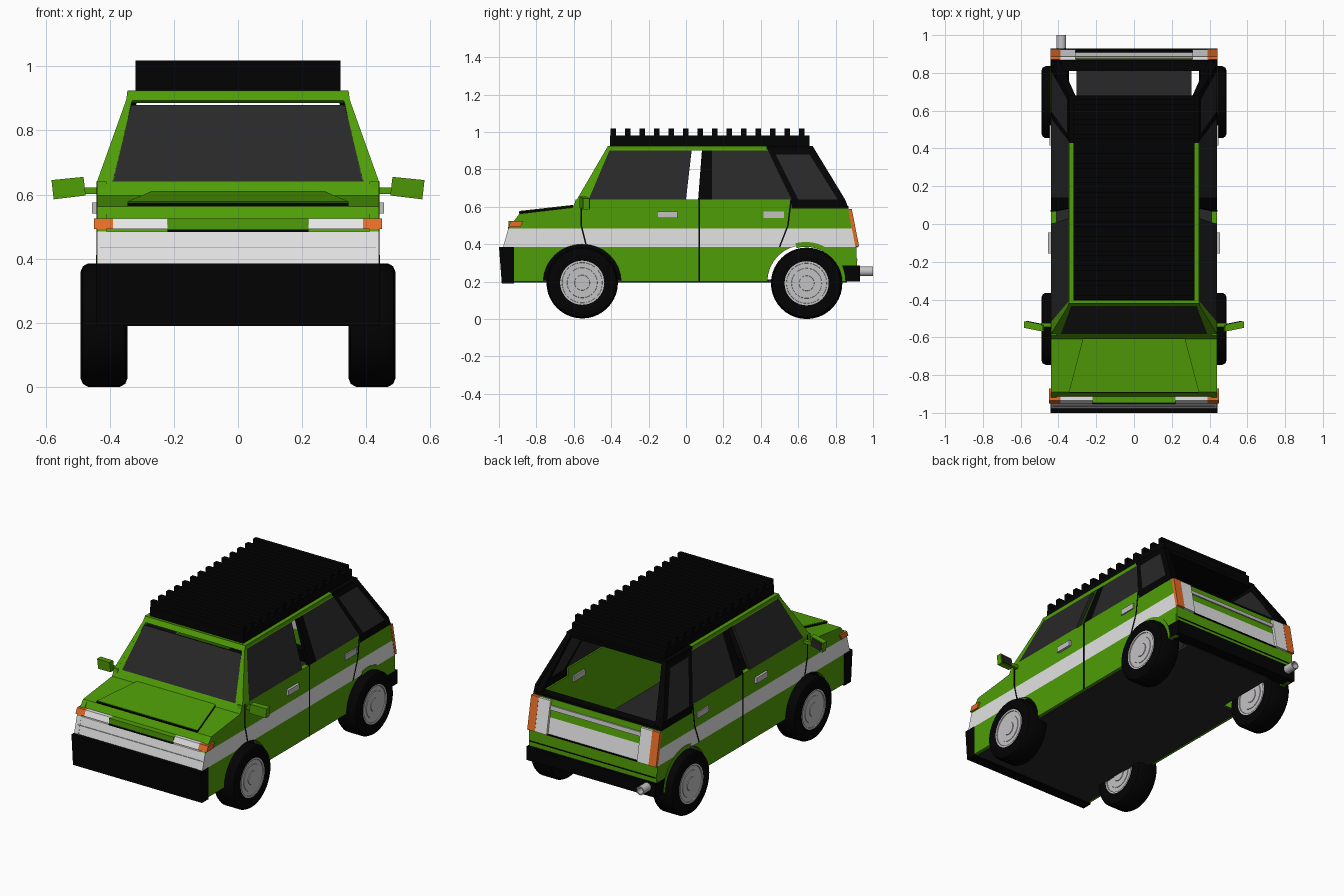
import bpy, bmesh, math
from mathutils import Vector

cube = bpy.data.objects.get("Cube")
if cube:
    bpy.data.objects.remove(cube, do_unlink=True)


def material(name, r, g, b):
    m = bpy.data.materials.new(name)
    m.use_nodes = True
    m.diffuse_color = (r, g, b, 1)
    m.node_tree.nodes["Principled BSDF"].inputs["Base Color"].default_value = (r, g, b, 1)
    return m


GREEN = material("paint_green", 0.08, 0.34, 0.002)
WHITE = material("stripe_white", 0.77, 0.77, 0.77)
BLACK = material("trim_black", 0.0008, 0.0008, 0.0008)
GLASS = material("dark_glass", 0.021, 0.021, 0.021)
METAL = material("light_metal", 0.55, 0.54, 0.55)
ORANGE = material("lamp_orange", 0.78, 0.15, 0.02)
LAMP = material("lamp_clear", 0.82, 0.82, 0.82)


def finish(name, bm, mats, mirror=False):
    bmesh.ops.recalc_face_normals(bm, faces=bm.faces)
    mesh = bpy.data.meshes.new(name)
    bm.to_mesh(mesh)
    bm.free()
    obj = bpy.data.objects.new(name, mesh)
    bpy.context.collection.objects.link(obj)
    for m in mats:
        mesh.materials.append(m)
    if mirror:
        obj.modifiers.new("mirror", "MIRROR")
    return obj


def solid(name, pts, offset, mat, mirror=False, bands=None):
    """Extrude a polygon by a vector; bands = stripe (low, high) painted white outside."""
    bm = bmesh.new()
    face = bm.faces.new([bm.verts.new(p) for p in pts])
    ext = bmesh.ops.extrude_face_region(bm, geom=[face], use_keep_orig=True)
    verts = [v for v in ext["geom"] if isinstance(v, bmesh.types.BMVert)]
    bmesh.ops.translate(bm, verts=verts, vec=offset)
    if bands:
        inner = pts[0][0]
        bmesh.ops.triangulate(bm, faces=bm.faces)
        for z in bands:
            bmesh.ops.bisect_plane(bm, geom=bm.verts[:] + bm.edges[:] + bm.faces[:],
                                   plane_co=(0, 0, z), plane_no=(0, 0, 1))
        for f in bm.faces:
            mid = f.calc_center_median()
            f.material_index = int(bands[0] < mid.z < bands[1] and mid.x > inner + 0.001)
    return finish(name, bm, [mat, WHITE], mirror)


def prism(name, yz, x0, x1, mat, mirror=False, bands=None):
    return solid(name, [(x0, y, z) for y, z in yz], (x1 - x0, 0, 0), mat, mirror, bands)


def box(name, x, y, z, mat, mirror=False):
    yz = [(y[0], z[0]), (y[1], z[0]), (y[1], z[1]), (y[0], z[1])]
    return prism(name, yz, x[0], x[1], mat, mirror)


def upper(name, yz, mat):
    """Panel in the sloping plane of the cabin side."""
    pts = [(0.44 - max(0, z - 0.64) / 0.28 * 0.1, y, z) for y, z in yz]
    return solid(name, pts, (-0.02, 0, 0), mat, True)


def screen(name, xz, mat, mirror=False):
    """Panel in the sloping plane of the windscreen."""
    pts = [(x, -0.6 + (z - 0.61) / 0.31 * 0.18, z) for x, z in xz]
    return solid(name, pts, (0, 0.02, -0.008), mat, mirror)


def rear_plate(name, x, z, mat, mirror=False, depth=0.008):
    """Plate lying on the sloping tail."""
    y = [0.866 + (0.59 - h) / 0.205 * 0.04 for h in z]
    pts = [(x[0], y[0], z[0]), (x[1], y[0], z[0]), (x[1], y[1], z[1]), (x[0], y[1], z[1])]
    return solid(name, pts, (0, depth + 0.004, 0), mat, mirror)


def arc(cy, ry, rz, a0=0, a1=180, steps=16):
    """Points of an arch over a wheel, front to back."""
    angles = [math.radians(a0 + (a1 - a0) * i / steps) for i in range(steps + 1)]
    return [(cy - ry * math.cos(a), 0.2 + rz * math.sin(a)) for a in angles]


# Lower body sides with open wheel arches
WHEELS = (("front", -0.555, 0.194), ("rear", 0.645, 0.191))
STRIPE = (0.385, 0.485)
outline = [(-0.985, 0.2)] + arc(-0.555, 0.208, 0.2) + arc(0.632, 0.197, 0.195)
outline += [(0.9, 0.2), (0.91, 0.385), (0.87, 0.59), (0.565, 0.59), (0.565, 0.64),
            (-0.59, 0.64), (-0.6, 0.597), (-0.89, 0.563), (-0.95, 0.485), (-0.978, 0.385)]
prism("body_side", outline, 0.41, 0.44, GREEN, True, STRIPE)
flare = arc(0.64, 0.187, 0.186, 75, 180) + arc(0.64, 0.212, 0.212, 75, 180)[::-1]
prism("rear_arch_flare", flare, 0.42, 0.443, GREEN, True)

# Floor, engine bay and wheel housing
box("cabin_floor", (-0.42, 0.42), (-0.95, 0.44), (0.195, 0.21), GLASS)
box("trunk_floor", (-0.305, 0.305), (0.44, 0.86), (0.195, 0.21), GLASS)
box("engine_bay", (-0.34, 0.34), (-0.9, -0.33), (0.21, 0.5), BLACK)

# Nose, hood and front bumper
prism("nose_band", [(-0.976, 0.385), (-0.95, 0.485), (-0.88, 0.485), (-0.88, 0.385)],
      -0.439, 0.439, WHITE)
prism("hood", [(-0.935, 0.485), (-0.89, 0.563), (-0.6, 0.597), (-0.58, 0.64), (-0.56, 0.62),
               (-0.6, 0.55), (-0.86, 0.485)], -0.439, 0.439, GREEN)
for name, y, z, thick, mat in (("hood_gap", -0.892, 0, 0.012, BLACK),
                               ("hood_panel", -0.889, 0.012, 0.003, GREEN)):
    solid(name, [(-0.345, y, 0.563 + z), (0.345, y, 0.563 + z),
                 (0.27, -0.605, 0.595 + z), (-0.27, -0.605, 0.595 + z)], (0, 0, thick), mat)
prism("front_bumper", [(-1, 0.385), (-0.985, 0.19), (-0.92, 0.19), (-0.92, 0.385)],
      -0.443, 0.443, BLACK)
box("nose_groove", (-0.43, 0.43), (-0.966, -0.95), (0.433, 0.437), METAL)
box("grille_shadow", (-0.22, 0.22), (-0.953, -0.9), (0.483, 0.491), BLACK)
box("grille", (-0.22, 0.22), (-0.948, -0.89), (0.491, 0.525), GREEN)
lamp_yz = [(-0.95, 0.492), (-0.935, 0.525), (-0.87, 0.525), (-0.885, 0.492)]
prism("headlight", lamp_yz, 0.22, 0.39, LAMP, True)
prism("front_indicator", lamp_yz, 0.39, 0.45, ORANGE, True)

# Windscreen and frame
screen("windscreen", [(-0.392, 0.64), (0.392, 0.64), (0.333, 0.88), (-0.333, 0.88)], GLASS)
screen("windscreen_pillar", [(0.44, 0.61), (0.395, 0.61), (0.325, 0.92), (0.34, 0.92),
                             (0.44, 0.64)], GREEN, True)
screen("windscreen_header", [(-0.349, 0.893), (0.349, 0.893), (0.345, 0.924), (-0.345, 0.924)], GREEN)
screen("windscreen_sill", [(-0.44, 0.597), (0.44, 0.597), (0.44, 0.64), (-0.44, 0.64)], GREEN)

# Cabin sides
upper("front_pillar", [(-0.6, 0.61), (-0.52, 0.64), (-0.41, 0.9), (-0.42, 0.92),
                       (-0.583, 0.64)], GREEN)
upper("roof_rail", [(-0.42, 0.92), (-0.41, 0.9), (0.44, 0.9), (0.43, 0.92)], GREEN)
upper("front_side_window", [(-0.52, 0.64), (0, 0.64), (0.03, 0.9), (-0.41, 0.9)], GLASS)
upper("center_pillar", [(0.065, 0.64), (0.14, 0.64), (0.14, 0.9), (0.085, 0.9)], BLACK)
upper("rear_side_window", [(0.14, 0.64), (0.565, 0.64), (0.44, 0.9), (0.14, 0.9)], GLASS)
upper("quarter_pillar", [(0.43, 0.92), (0.56, 0.64), (0.6, 0.64), (0.48, 0.88)], BLACK)
upper("quarter_header", [(0.43, 0.92), (0.48, 0.88), (0.66, 0.88), (0.68, 0.92)], BLACK)
upper("tail_pillar", [(0.68, 0.92), (0.66, 0.88), (0.81, 0.64), (0.85, 0.64)], BLACK)
upper("quarter_base", [(0.565, 0.64), (0.85, 0.64), (0.87, 0.59), (0.565, 0.59)], BLACK)
upper("quarter_window", [(0.48, 0.88), (0.6, 0.64), (0.81, 0.64), (0.66, 0.88)], GLASS)

# Roof and slatted rack
box("roof_front", (-0.345, 0.345), (-0.42, 0.43), (0.9, 0.925), GREEN)
box("roof_rear", (-0.345, 0.345), (0.43, 0.68), (0.9, 0.925), BLACK)
box("roof_rack", (-0.32, 0.32), (-0.405, 0.66), (0.925, 0.98), BLACK)
for i in range(14):
    y = -0.403 + i * 0.0775
    box("rack_slat", (-0.32, 0.32), (y, y + 0.028), (0.98, 1.018), BLACK)

# Tail with open rear window
solid("hatch_pillar", [(0.44, 0.87, 0.59), (0.395, 0.87, 0.59), (0.31, 0.68, 0.92),
                       (0.34, 0.68, 0.92)], (0, -0.02, -0.01), BLACK, True)
box("hatch_sill", (-0.43, 0.43), (0.81, 0.868), (0.585, 0.605), BLACK)
prism("tail_panel", [(0.87, 0.59), (0.91, 0.385), (0.915, 0.285), (0.885, 0.285), (0.84, 0.59)],
      -0.438, 0.438, GREEN, bands=STRIPE)
rear_plate("tail_trim", (-0.31, 0.31), (0.53, 0.555), METAL)
rear_plate("tail_groove", (-0.31, 0.31), (0.383, 0.389), BLACK)
rear_plate("tail_lamp", (0.31, 0.39), (0.387, 0.585), LAMP, True, 0.015)
rear_plate("tail_indicator", (0.39, 0.442), (0.387, 0.587), ORANGE, True, 0.016)
prism("rear_bumper", [(0.85, 0.2), (0.93, 0.2), (0.93, 0.285), (0.835, 0.285)], -0.442, 0.442, BLACK)
box("bumper_groove", (-0.43, 0.43), (0.91, 0.918), (0.312, 0.317), BLACK)

# Door gaps and handles
for name, path in (("front_door_gap", [(-0.56, 0.64), (-0.56, 0.5), (-0.535, 0.4)]),
                   ("center_door_gap", [(0.07, 0.64), (0.07, 0.2)]),
                   ("rear_door_gap", [(0.562, 0.64), (0.545, 0.5), (0.5, 0.385)])):
    strip = [(y - 0.004, z) for y, z in path] + [(y + 0.004, z) for y, z in reversed(path)]
    prism(name, strip, 0.438, 0.442, BLACK, True)
for y, reach in ((-0.1, 0.455), (0.47, 0.448)):
    box("door_handle", (0.4, reach), (y - 0.055, y + 0.055), (0.54, 0.575), METAL, True)

# Door mirrors
box("mirror_stem", (0.43, 0.49), (-0.545, -0.525), (0.602, 0.622), GREEN, True)
housing = [(0.475, -0.535, 0.597), (0.575, -0.515, 0.585), (0.582, -0.515, 0.645), (0.482, -0.535, 0.655)]
solid("mirror_housing", housing, (0, -0.035, 0), GREEN, True)
mid = sum((Vector(p) for p in housing), Vector()) / 4
solid("mirror_glass", [mid + (Vector(p) - mid) * 0.8 for p in housing], (0, 0.004, 0), GLASS, True)


def lathe(name, profile, origin, axis, mat, mirror=False):
    """Spin a (along, radius) profile around the given axis."""
    bm = bmesh.new()
    axis = Vector(axis)
    verts = [bm.verts.new(Vector(origin) + axis * a + Vector((0, 0, r))) for a, r in profile]
    edges = [bm.edges.new(p) for p in zip(verts, verts[1:])]
    bmesh.ops.spin(bm, geom=verts + edges, cent=origin, axis=axis, angle=math.tau, steps=40)
    bmesh.ops.remove_doubles(bm, verts=bm.verts, dist=0.0001)
    obj = finish(name, bm, [mat], mirror)
    bpy.ops.object.select_all(action="DESELECT")
    obj.select_set(True)
    bpy.context.view_layer.objects.active = obj
    bpy.ops.object.shade_smooth_by_angle(angle=math.radians(35))
    return obj


# Wheels with hubs on both faces
tire = [(-0.066, 0.11), (-0.073, 0.125), (-0.073, 0.165), (-0.066, 0.182), (-0.05, 0.191)]
tire += [(-a, r) for a, r in reversed(tire)]
hub = [(0.055, 0.118), (0.07, 0.118), (0.07, 0.108), (0.065, 0.107), (0.065, 0.081),
       (0.068, 0.08), (0.068, 0.041), (0.072, 0.04), (0.072, 0)]
for end, cy, cz in WHEELS:
    center = (0.418, cy, cz)
    lathe(end + "_tire", tire, center, (1, 0, 0), BLACK, True)
    lathe(end + "_hub_outer", hub, center, (1, 0, 0), METAL, True)
    lathe(end + "_hub_inner", hub, center, (-1, 0, 0), METAL, True)

# Exhaust pipe
lathe("exhaust_pipe", [(0, 0.026), (0.1, 0.026), (0.1, 0.019), (0.04, 0.019), (0.04, 0)],
      (-0.385, 0.9, 0.255), (0, 1, 0), METAL)
